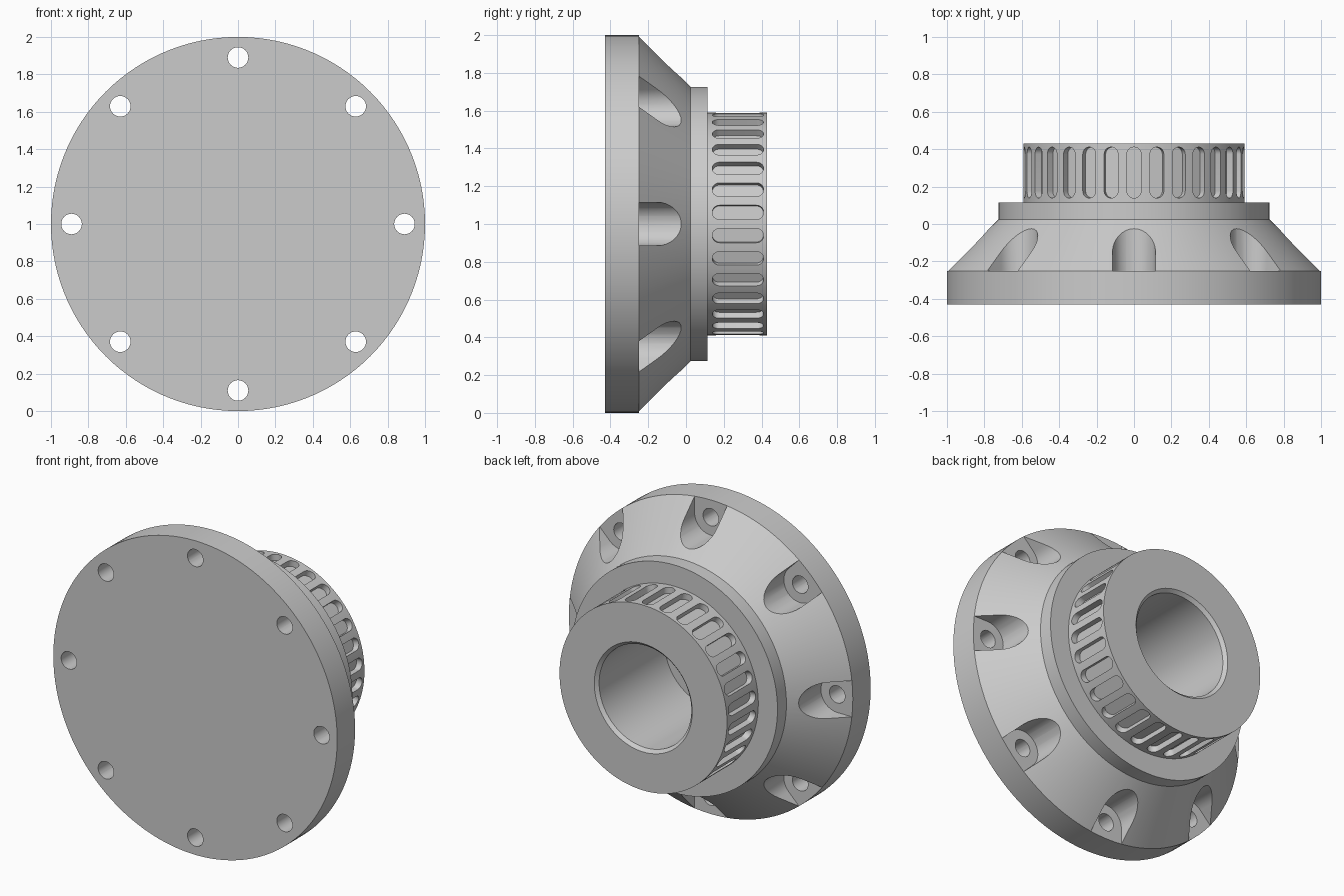
import bpy
import bmesh
from math import pi, cos, sin, radians
from mathutils import Matrix, Vector

cube = bpy.data.objects.get("Cube")
if cube:
    bpy.data.objects.remove(cube, do_unlink=True)

CENTRE = Vector((0, 0, 1))
STEPS = 120

metal = bpy.data.materials.new("plain grey metal")
metal.use_nodes = True
grey = (0.6, 0.6, 0.6, 1)
metal.diffuse_color = grey
metal.node_tree.nodes["Principled BSDF"].inputs["Base Color"].default_value = grey


def make_object(name, bm):
    bmesh.ops.remove_doubles(bm, verts=bm.verts, dist=1e-5)
    bmesh.ops.recalc_face_normals(bm, faces=bm.faces)
    mesh = bpy.data.meshes.new(name)
    bm.to_mesh(mesh)
    bm.free()
    mesh.materials.append(metal)
    obj = bpy.data.objects.new(name, mesh)
    obj.location = CENTRE
    bpy.context.collection.objects.link(obj)
    return obj


def lathe(name, profile):
    """Spin a closed (radius, y) outline around the y axis."""
    bm = bmesh.new()
    verts = [bm.verts.new((r, y, 0)) for r, y in profile]
    edges = [bm.edges.new((a, b)) for a, b in zip(verts, verts[1:] + verts[:1])]
    bmesh.ops.spin(bm, geom=verts + edges, cent=(0, 0, 0), axis=(0, 1, 0),
                   angle=2 * pi, steps=STEPS, use_merge=True)
    return make_object(name, bm)


def add_pill(bm, start, end, radius, low, high, matrix, arc=16):
    """Rounded slot along local x from start to end, extruded along local z."""
    outline = []
    for centre, turn in ((end, -pi / 2), (start, pi / 2)):
        for i in range(arc + 1):
            a = turn + pi * i / arc
            outline.append((centre + radius * cos(a), radius * sin(a)))
    if start == end:
        outline = outline[:arc] + outline[arc + 1:-1]
    bottom = [bm.verts.new(matrix @ Vector((x, y, low))) for x, y in outline]
    top = [bm.verts.new(matrix @ Vector((x, y, high))) for x, y in outline]
    bm.faces.new(bottom[::-1])
    bm.faces.new(top)
    count = len(outline)
    for i in range(count):
        j = (i + 1) % count
        bm.faces.new((bottom[i], bottom[j], top[j], top[i]))


def axes(x, y, z):
    return Matrix((x, y, z)).transposed().to_4x4()


def ring(count, pill, along_axis):
    """Repeat one pill cutter around the y axis, the first one at the top."""
    bm = bmesh.new()
    for i in range(count):
        a = 2 * pi * i / count
        radial = Vector((sin(a), 0, cos(a)))
        y_axis = Vector((0, 1, 0))
        if along_axis:
            frame = axes(radial, y_axis.cross(radial), y_axis)
        else:
            frame = axes(y_axis, radial.cross(y_axis), radial)
        add_pill(bm, *pill, frame)
    cutter = make_object("cutter", bm)
    cutter.hide_render = True
    return cutter


def cut(obj, cutter):
    mod = obj.modifiers.new("cut", "BOOLEAN")
    mod.operation = "DIFFERENCE"
    mod.solver = "EXACT"
    mod.object = cutter
    bpy.context.view_layer.objects.active = obj
    bpy.ops.object.modifier_apply(modifier=mod.name)
    bpy.data.objects.remove(cutter, do_unlink=True)


# Flange plate with eight through bolt holes
flange = lathe("flange_plate", [(0, -0.43), (1, -0.43), (1, -0.25), (0, -0.25)])
cut(flange, ring(8, (0.89, 0.89, 0.055, -0.6, 0), True))

# Conical hub with collar, drum and chamfered bore
hub = lathe("slotted_hub", [
    (0.325, -0.25), (1, -0.25), (0.725, 0.025), (0.725, 0.115),
    (0.59, 0.115), (0.59, 0.43), (0.345, 0.43), (0.325, 0.41)])

# Bolt pockets, open towards the rim
cut(hub, ring(8, (0.89, 1.2, 0.115, -0.4, 0.1), True))

# Blind slots around the drum
cut(hub, ring(30, (0.177, 0.373, 0.038, 0.55, 0.7), False))

# Smooth round walls with crisp edges
for obj in (flange, hub):
    bpy.ops.object.select_all(action="DESELECT")
    obj.select_set(True)
    bpy.context.view_layer.objects.active = obj
    bpy.ops.object.shade_smooth_by_angle(angle=radians(25))
